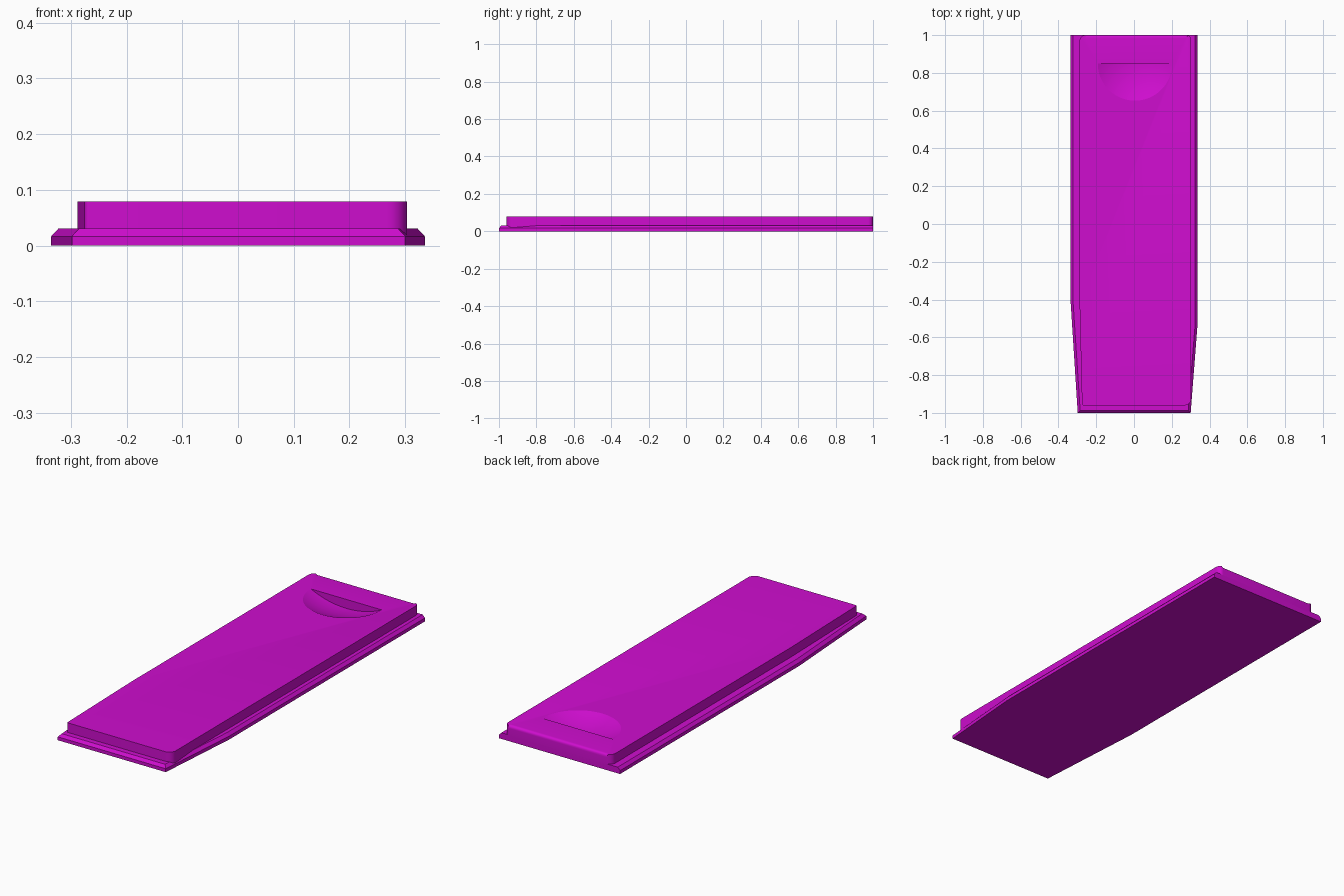
import bpy, bmesh, math
from mathutils import Matrix

if "Cube" in bpy.data.objects:
    bpy.data.objects.remove(bpy.data.objects["Cube"])

magenta = bpy.data.materials.new("magenta plastic")
magenta.diffuse_color = (0.62, 0.004, 0.62, 1)
magenta.use_nodes = True
magenta.node_tree.nodes["Principled BSDF"].inputs["Base Color"].default_value = magenta.diffuse_color


def finish(name, bm):
    bmesh.ops.recalc_face_normals(bm, faces=bm.faces[:])
    mesh = bpy.data.meshes.new(name)
    bm.to_mesh(mesh)
    bm.free()
    mesh.materials.append(magenta)
    ob = bpy.data.objects.new(name, mesh)
    bpy.context.collection.objects.link(ob)
    return ob


def loft(bm, rings):
    """Closed solid through matching rings of (x, y, z) points."""
    loops = [[bm.verts.new(p) for p in r] for r in rings]
    n = len(loops[0])
    for a, b in zip(loops, loops[1:]):
        for i in range(n):
            j = (i + 1) % n
            bm.faces.new((a[i], a[j], b[j], b[i]))
    bm.faces.new(loops[0][::-1])
    bm.faces.new(loops[-1])


# Sliding flange: tapered plate, chamfered on the sides and front
def flange_ring(z, inset):
    return [(-0.298 + inset, -1 + inset, z), (0.30 - inset, -1 + inset, z),
            (0.335 - inset, -0.55, z), (0.335 - inset, 1, z),
            (-0.335 + inset, 1, z), (-0.335 + inset, -0.42, z)]


bm = bmesh.new()
loft(bm, [flange_ring(0, 0), flange_ring(0.017, 0), flange_ring(0.031, 0.013)])
finish("flange", bm)

# Raised lid panel
outline = [(-0.275, -0.96), (0.303, -0.96), (0.303, 1), (-0.288, 1), (-0.288, -0.42)]
bm = bmesh.new()
loft(bm, [[(x, y, z) for x, y in outline] for z in (0.016, 0.079)])


# Rounded upright corners
def round_corner(x, y, radius):
    edges = [e for e in bm.edges if all(
        abs(v.co.x - x) < 1e-4 and abs(v.co.y - y) < 1e-4 for v in e.verts)]
    bmesh.ops.bevel(bm, geom=edges, offset=radius, segments=8, profile=0.5, affect='EDGES')


round_corner(0.303, -0.96, 0.035)
round_corner(0.303, 1, 0.025)
round_corner(-0.288, 1, 0.03)
round_corner(-0.275, -0.96, 0.008)

# Rounded top edge at the back
back = [e for e in bm.edges if all(v.co.y > 0.999 and v.co.z > 0.07 for v in e.verts)]
bmesh.ops.bevel(bm, geom=back, offset=0.015, segments=6, profile=0.5, affect='EDGES')
panel = finish("lid_panel", bm)

# Thumb notch: half of a shallow spherical bowl with an upright back wall
rim, depth = 0.197, 0.045
radius = (rim ** 2 + depth ** 2) / (2 * depth)
bm = bmesh.new()
bmesh.ops.create_uvsphere(
    bm, u_segments=128, v_segments=96, radius=radius,
    matrix=Matrix.Translation((0.005, 0.85, 0.079 - depth + radius)))
cut = bmesh.ops.bisect_plane(bm, geom=bm.verts[:] + bm.edges[:] + bm.faces[:],
                             plane_co=(0, 0.85, 0), plane_no=(0, 1, 0), clear_outer=True)
bmesh.ops.holes_fill(bm, edges=[e for e in bm.edges if e.is_boundary], sides=0)
cutter = finish("notch_cutter", bm)
cutter.hide_render = True

mod = panel.modifiers.new("thumb_notch", 'BOOLEAN')
mod.operation = 'DIFFERENCE'
mod.solver = 'EXACT'
mod.object = cutter
bpy.context.view_layer.objects.active = panel
panel.select_set(True)
bpy.ops.object.modifier_apply(modifier=mod.name)
bpy.data.objects.remove(cutter)
bpy.ops.object.shade_smooth_by_angle(angle=math.radians(20))
